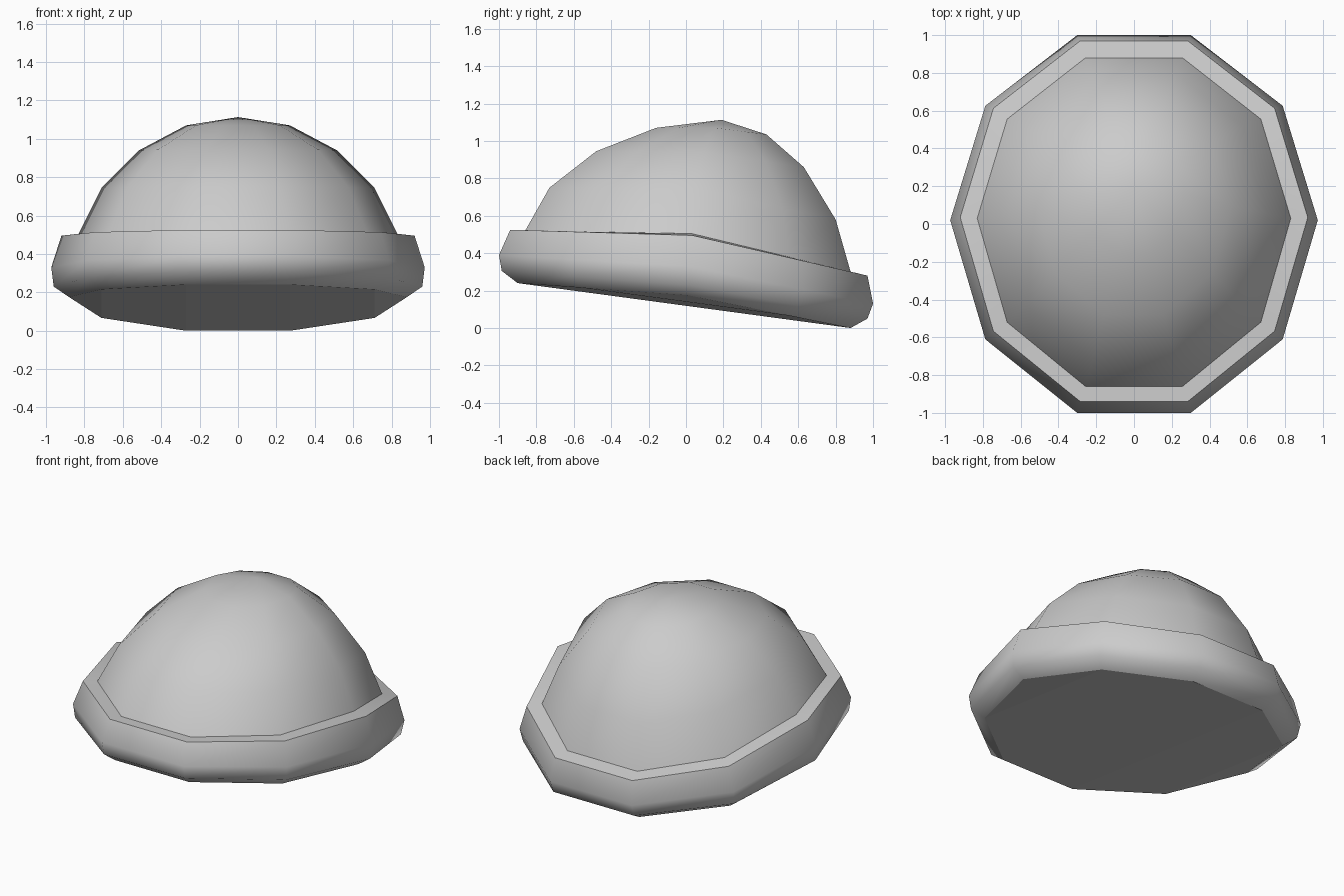
import bpy, bmesh, math

if "Cube" in bpy.data.objects:
    bpy.data.objects.remove(bpy.data.objects["Cube"])

SIDES = 10
S72 = math.sin(math.radians(72))


def ring(bm, half_width, y_front, y_back, z_front, z_side, z_back, bend=0.02):
    """Ten-sided loop that tips down toward the back from its side points."""
    verts = []
    for i in range(SIDES):
        a = math.tau * i / SIDES
        s = math.sin(a) / S72
        y = (y_front + y_back) / 2 + (y_back - y_front) / 2 * s + bend * (1 - abs(s))
        z = z_side + abs(s) * ((z_back if s > 0 else z_front) - z_side)
        verts.append(bm.verts.new((half_width * math.cos(a), y, z)))
    return verts


def bridge(bm, low, high):
    for i in range(SIDES):
        j = (i + 1) % SIDES
        bm.faces.new((low[i], low[j], high[j], high[i]))


def finish(bm, name, flat=()):
    for f in bm.faces:
        f.smooth = True
    for f in flat:
        f.smooth = False
    # creases stay crisp, decagon corners stay soft
    for e in bm.edges:
        if len(e.link_faces) == 2:
            turned = e.calc_face_angle(0) > math.radians(55)
            mixed = e.link_faces[0].smooth != e.link_faces[1].smooth
            e.smooth = not (turned or mixed)
    mesh = bpy.data.meshes.new(name)
    bm.to_mesh(mesh)
    bm.free()
    ob = bpy.data.objects.new(name, mesh)
    bpy.context.collection.objects.link(ob)
    return ob


# Seam where the dome meets the cuff
SEAM = (0.83, -0.86, 0.88, 0.52, 0.505, 0.30)

# Folded cuff: underside edge, rounded wall, top lip, seam
bm = bmesh.new()
cuff = [ring(bm, *r) for r in (
    (0.88, -0.90, 0.88, 0.24, 0.175, 0.00),
    (0.96, -0.985, 0.97, 0.305, 0.23, 0.05),
    (0.973, -1.00, 1.00, 0.39, 0.33, 0.13),
    (0.92, -0.94, 0.97, 0.525, 0.495, 0.28),
    SEAM)]
for low, high in zip(cuff, cuff[1:]):
    bridge(bm, low, high)

# Closed underside: straight middle panel with a side panel fanned on each side
b = cuff[0]
under = [bm.faces.new((b[2], b[3], b[7], b[8]))]
for panel in ((8, 9, 1, 2), (9, 0, 1), (3, 4, 6, 7), (4, 5, 6)):
    under.append(bm.faces.new([b[i] for i in panel]))
bmesh.ops.recalc_face_normals(bm, faces=bm.faces[:])
finish(bm, "folded_cuff", under)

# Knitted dome rising from the seam to the crown point
bm = bmesh.new()
dome = [ring(bm, *r) for r in (
    SEAM,
    (0.71, -0.73, 0.80, 0.75, 0.745, 0.58),
    (0.515, -0.48, 0.63, 0.945, 0.94, 0.86),
    (0.27, -0.16, 0.43, 1.07, 1.07, 1.035))]
for low, high in zip(dome, dome[1:]):
    bridge(bm, low, high)
crown = bm.verts.new((0, 0.19, 1.113))
for i in range(SIDES):
    bm.faces.new((dome[-1][i], dome[-1][(i + 1) % SIDES], crown))
finish(bm, "cap_dome")
